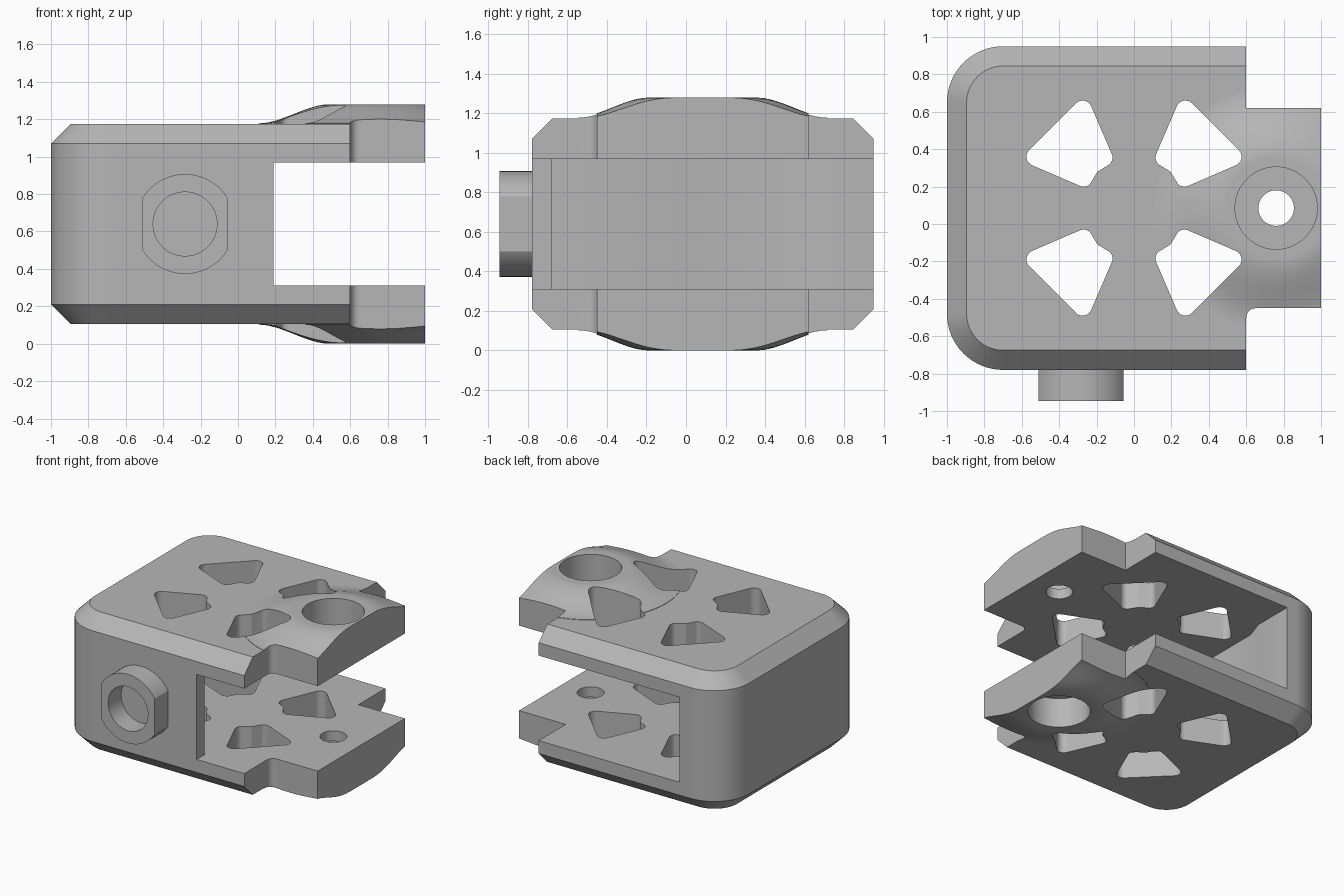
import bpy, bmesh
from math import sin, cos, radians, sqrt, asin, pi

cube = bpy.data.objects.get("Cube")
if cube:
    bpy.data.objects.remove(cube, do_unlink=True)

grey = bpy.data.materials.new("plain grey")
grey.use_nodes = True
GREY = (0.47, 0.47, 0.47, 1)
grey.diffuse_color = GREY
grey.node_tree.nodes["Principled BSDF"].inputs["Base Color"].default_value = GREY

CY, CZ = 0.085, 0.64          # symmetry planes of the body
PIN_X = 0.76                  # axis of the pin boss


def arc(cx, cy, r, a0, a1, n):
    """Points on an arc, angles in degrees."""
    angles = [radians(a0 + (a1 - a0) * i / n) for i in range(n + 1)]
    return [(cx + r * cos(a), cy + r * sin(a)) for a in angles]


def loft(name, loops):
    """Closed solid through equal-length loops of 3D points."""
    bm = bmesh.new()
    rings = [[bm.verts.new(p) for p in loop] for loop in loops]
    n = len(rings[0])
    for a, b in zip(rings, rings[1:]):
        for i in range(n):
            j = (i + 1) % n
            bm.faces.new((a[i], a[j], b[j], b[i]))
    bm.faces.new(rings[0][::-1])
    bm.faces.new(rings[-1])
    bmesh.ops.recalc_face_normals(bm, faces=bm.faces)
    mesh = bpy.data.meshes.new(name)
    bm.to_mesh(mesh)
    bm.free()
    obj = bpy.data.objects.new(name, mesh)
    bpy.context.collection.objects.link(obj)
    mesh.materials.append(grey)
    return obj


def prism(name, outline, z0, z1):
    return loft(name, [[(x, y, z) for x, y in outline] for z in (z0, z1)])


def prism_y(name, outline, y0, y1):
    return loft(name, [[(x, y, z) for x, z in outline] for y in (y0, y1)])


def combine(target, tool, operation):
    """Apply a boolean and discard the tool."""
    tool.hide_render = True
    mod = target.modifiers.new("cut", 'BOOLEAN')
    mod.object, mod.operation, mod.solver = tool, operation, 'EXACT'
    bpy.context.view_layer.objects.active = target
    bpy.ops.object.modifier_apply(modifier=mod.name)
    bpy.data.objects.remove(tool, do_unlink=True)


# Body: chamfered block, rounded at the closed end
def body_loop(inset, z):
    half, r = 0.865 - inset, 0.3 - inset
    pts = [(0.6, CY - half), (0.6, CY + half)]
    pts += arc(-0.7, CY + 0.565, r, 90, 180, 16)
    pts += arc(-0.7, CY - 0.565, r, 180, 270, 16)
    return [(x, y, z) for x, y in pts]


body = loft("housing", [body_loop(i, CZ + h) for i, h in
                        ((0.105, -0.535), (0, -0.43), (0, 0.43), (0.105, 0.535))])

# Flared pin boss, the same on top and bottom
profile = []
for i in range(13):
    t = i / 12
    profile.append((0.27 + 0.38 * t, 0.64 - 0.102 * t * t * (3 - 2 * t)))
profile = [(r, -h) for r, h in profile] + [(r, h) for r, h in reversed(profile)]
flare = loft("flare", [[(x, y, CZ + h) for x, y in arc(PIN_X, CY, r, 0, 354.375, 63)]
                       for r, h in profile])
combine(body, flare, 'UNION')

# Trim the flare to the tab
right_trim = [(1, -2), (2, -2), (2, 2), (1, 2)]
back_trim = [(0.6, 0.62), (2, 0.62), (2, 2), (0.6, 2)]
front_trim = arc(0.65, -0.5, 0.05, 90, 180, 6) + [(0.6, -2), (2, -2), (2, -0.45)]
for outline in (right_trim, back_trim, front_trim):
    combine(body, prism("trim", outline, -1, 3), 'DIFFERENCE')

# Cavity with open front window, open end and open back
cavity = [(2, -2), (0.19, -2), (0.19, -0.68), (-0.59, -0.68), (-0.59, -0.147),
          (-0.66, 0.01), (-0.66, 0.49), (-0.61, 0.63), (-0.61, 2), (2, 2)]
combine(body, prism("cavity", cavity, 0.31, 0.97), 'DIFFERENCE')

# Four rounded kite holes through both plates
kite = (arc(0.275, 0.525, 0.05, 45, 157, 8) + arc(0.165, 0.27, 0.05, 157, 225, 6)
        + [(0.195, 0.195)]
        + arc(0.27, 0.165, 0.05, 225, 293, 6) + arc(0.525, 0.275, 0.05, -67, 45, 8))
for sx in (-1, 1):
    for sy in (-1, 1):
        hole = [(sx * x, CY + sy * y) for x, y in kite]
        combine(body, prism("kite_hole", hole, -1, 3), 'DIFFERENCE')

# Pin hole and the counterbores
for r, z0, z1 in ((0.095, -1, 3), (0.22, 1.05, 3), (0.22, -1, 0.23)):
    circle = arc(PIN_X, CY, r, 0, 352.5, 47)
    combine(body, prism("pin_hole", circle, z0, z1), 'DIFFERENCE')

# Side socket: round with two flats and a blind bore
SX, R, FLAT = -0.283, 0.267, 0.228
a = 90 - asin(FLAT / R) * 180 / pi
outline = arc(SX, CZ, R, a, 180 - a, 20) + arc(SX, CZ, R, 180 + a, 360 - a, 20)
socket = prism_y("side_socket", outline, -0.945, -0.78)
bore = prism_y("bore", arc(SX, CZ, 0.171, 0, 352.5, 47), -1.2, -0.785)
combine(socket, bore, 'DIFFERENCE')

# Smooth the curved parts, keep the edges sharp
for obj in (body, socket):
    bpy.ops.object.select_all(action='DESELECT')
    obj.select_set(True)
    bpy.context.view_layer.objects.active = obj
    bpy.ops.object.shade_smooth_by_angle(angle=radians(25))
    weighted = obj.modifiers.new("weighted_normals", 'WEIGHTED_NORMAL')
    weighted.keep_sharp = True
